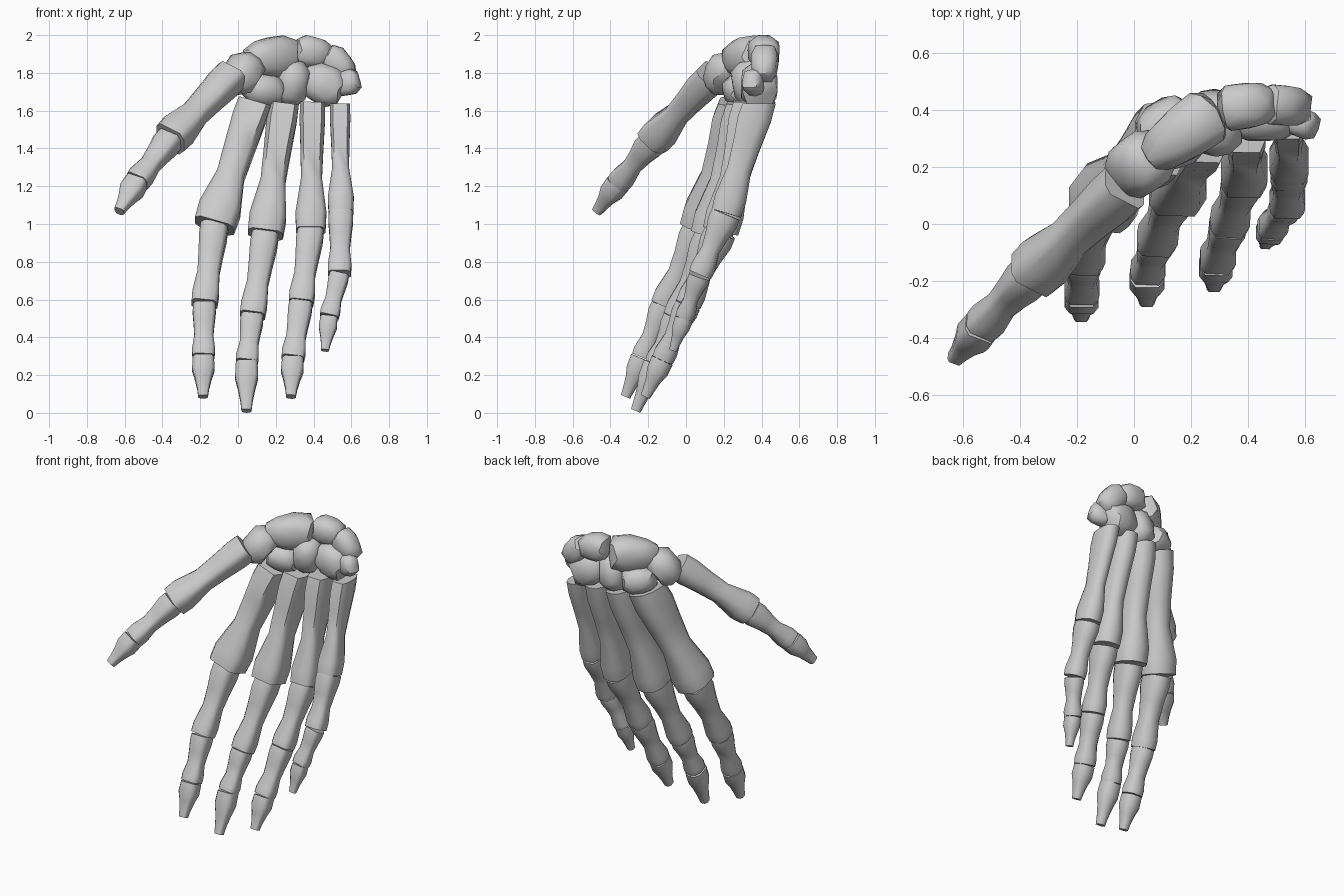
import bpy, bmesh, math
from mathutils import Vector, Matrix, Euler

if "Cube" in bpy.data.objects:
    bpy.data.objects.remove(bpy.data.objects["Cube"])

# Boxy rounded cross-section: flatter palm side, slightly ridged back
SECTION = [(-1, -.6), (-.72, -1), (.72, -1), (1, -.6),
           (1, .42), (.62, .95), (0, 1.06), (-.62, .95), (-1, .42)]


def finish(bm, name, angle):
    bmesh.ops.recalc_face_normals(bm, faces=bm.faces)
    mesh = bpy.data.meshes.new(name)
    bm.to_mesh(mesh)
    bm.free()
    ob = bpy.data.objects.new(name, mesh)
    bpy.context.collection.objects.link(ob)
    bpy.context.view_layer.objects.active = ob
    ob.select_set(True)
    bpy.ops.object.shade_smooth_by_angle(angle=math.radians(angle))
    ob.select_set(False)


def bone(name, a, b, rings, side, level_base=False):
    """Loft the section from a to b; rings = (t, full width, full depth).
    level_base cuts the first end level from front to back."""
    a, b = Vector(a), Vector(b)
    d = (b - a).normalized()
    a, b = a + d * .003, b - d * .003
    s = Vector(side)
    s = (s - d * s.dot(d)).normalized()
    back = s.cross(d)
    if back.y < 0:
        back = -back
    bm = bmesh.new()
    loops = []
    for t, w, h in rings:
        c = a.lerp(b, t)
        up = back.lerp(Vector((0, 1, 0)), max(0, 1 - t * 3)) if level_base else back
        loops.append([bm.verts.new(c + s * (u * w / 2) + up * (v * h / 2))
                      for u, v in SECTION])
    n = len(SECTION)
    for lo, hi in zip(loops, loops[1:]):
        for i in range(n):
            bm.faces.new((lo[i], lo[(i + 1) % n], hi[(i + 1) % n], hi[i]))
    bm.faces.new(loops[0])
    bm.faces.new(loops[-1])
    finish(bm, name, 62)


def long_rings(w0, h0, w1, h1):
    w, h = .82 * min(w0, w1), .76 * min(h0, h1)
    return [(0, w0 * .98, h0 * .98), (.14, w0, h0), (.36, w0 * .45 + w * .55, h0 * .4 + h * .6),
            (.6, w, h), (.87, w1, h1), (1, w1 * .96, h1 * .95)]


def tip_rings(w):
    return [(0, w, w * 1.05), (.3, w * 1.06, w), (.55, w * .78, w * .7),
            (.8, w * .56, w * .55), (1, w * .46, w * .45)]


# Fingers: joints from wrist to tip, then metacarpal end sizes and phalanx widths
fingers = {
    "index": ([(.09, .30, 1.655), (-.125, .075, .985), (-.178, -.12, .57), (-.183, -.235, .292), (-.185, -.322, .083)],
              (.18, .25, .225, .225), (.142, .122, .112)),
    "middle": ([(.245, .335, 1.645), (.145, .13, .94), (.076, -.055, .51), (.046, -.165, .262), (.045, -.268, .008)],
               (.16, .24, .195, .225), (.138, .12, .115)),
    "ring": ([(.395, .36, 1.65), (.385, .18, .96), (.333, .01, .575), (.29, -.125, .282), (.28, -.217, .083)],
             (.135, .22, .163, .195), (.135, .125, .112)),
    "little": ([(.54, .385, 1.64), (.545, .21, 1.055), (.537, .072, .73), (.482, -.01, .505), (.46, -.07, .328)],
               (.108, .175, .137, .165), (.125, .104, .09)),
}
for label, (p, mc, w) in fingers.items():
    bone(label + "_metacarpal", p[0], p[1], long_rings(*mc), (1, 0, 0), True)
    bone(label + "_proximal_phalanx", p[1], p[2],
         long_rings(w[0] * 1.04, w[0] * 1.25, w[0], w[0] * 1.02), (1, 0, 0))
    bone(label + "_middle_phalanx", p[2], p[3],
         long_rings(w[1], w[1] * 1.08, w[1], w[1] * .95), (1, 0, 0))
    bone(label + "_distal_phalanx", p[3], p[4], tip_rings(w[2]), (1, 0, 0))

# Thumb
tj = [(-.03, .14, 1.785), (-.36, -.17, 1.445), (-.535, -.355, 1.22), (-.63, -.472, 1.065)]
side = (1, -.6, -.6)
bone("thumb_metacarpal", tj[0], tj[1], long_rings(.17, .165, .185, .18), side)
bone("thumb_proximal_phalanx", tj[1], tj[2], long_rings(.14, .145, .128, .125), side)
bone("thumb_distal_phalanx", tj[2], tj[3], tip_rings(.118), side)

# Wrist bones: centre, full size, rotation (degrees), taper along local x
carpals = {
    "scaphoid": ((.17, .315, 1.88), (.31, .19, .21), (0, -3, 36), .22),
    "lunate": ((.395, .415, 1.908), (.20, .16, .165), (0, 10, 8), -.1),
    "triquetrum": ((.53, .415, 1.845), (.20, .14, .15), (0, 48, -5), -.1),
    "pisiform": ((.572, .36, 1.745), (.15, .10, .13), (0, -15, -20), .1),
    "trapezium": ((.015, .205, 1.80), (.17, .21, .23), (0, 40, 35), .1),
    "trapezoid": ((.125, .315, 1.72), (.21, .24, .17), (15, 8, 25), .1),
    "capitate": ((.285, .355, 1.75), (.165, .22, .24), (12, 8, 10), 0),
    "hamate": ((.45, .385, 1.74), (.23, .19, .21), (0, 25, 5), .1),
}
for label, (c, size, rot, taper) in carpals.items():
    bm = bmesh.new()
    bmesh.ops.create_icosphere(bm, subdivisions=2, radius=1)
    for v in bm.verts:
        # swell the sphere toward a rounded box, then taper it
        k = sum(abs(q) ** 3.8 for q in v.co) ** (-1 / 3.8)
        v.co *= k
        f = 1 + taper * v.co.x
        v.co.y *= f
        v.co.z *= f
    turn = Euler([math.radians(r) for r in rot]).to_matrix().to_4x4()
    bm.transform(Matrix.Translation(c) @ turn @ Matrix.Diagonal((*[q / 2 for q in size], 1)))
    finish(bm, label, 40)
